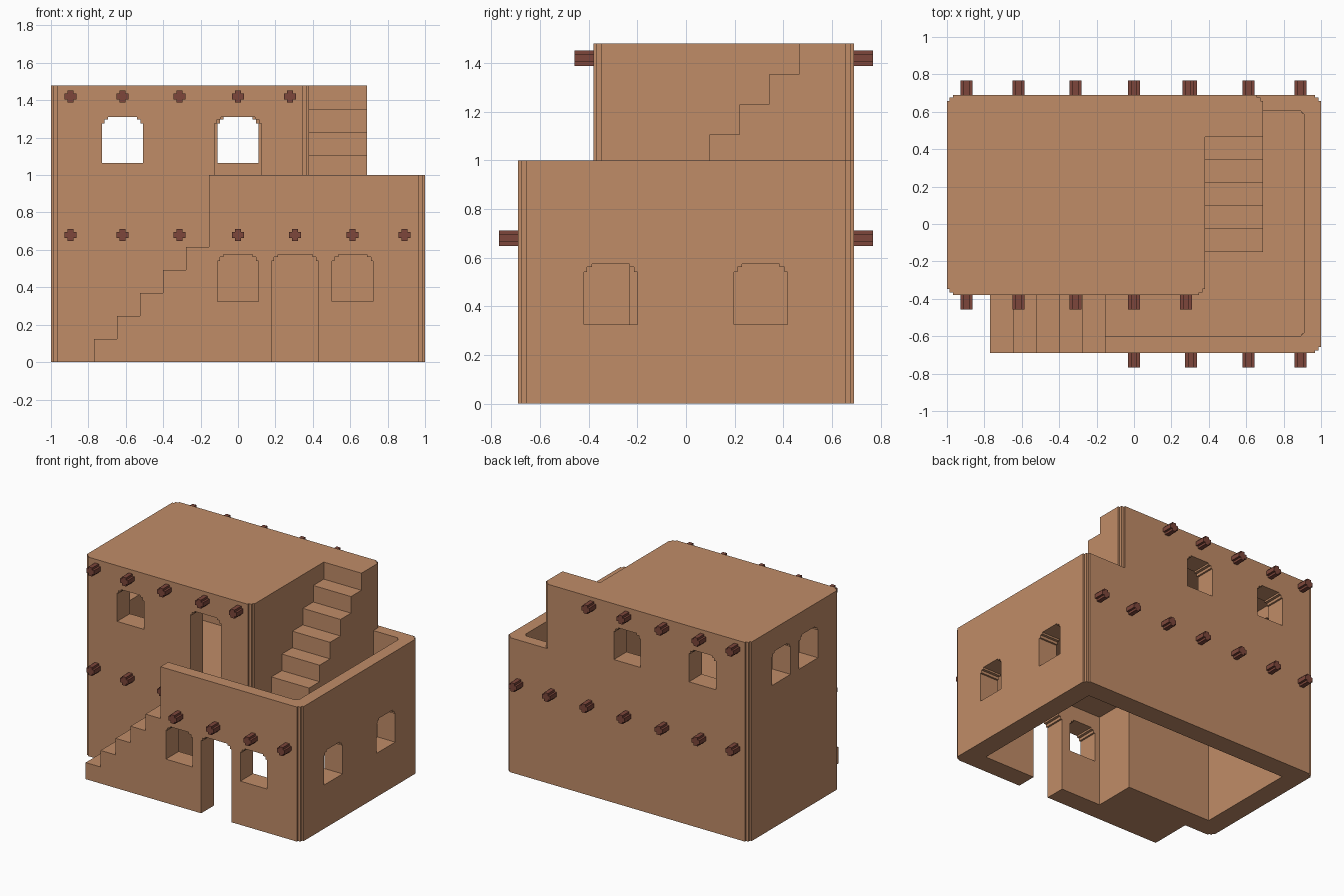
import bpy, bmesh

if "Cube" in bpy.data.objects:
    bpy.data.objects.remove(bpy.data.objects["Cube"], do_unlink=True)


def material(name, rgb):
    m = bpy.data.materials.new(name)
    m.use_nodes = True
    m.diffuse_color = (*rgb, 1)
    m.node_tree.nodes["Principled BSDF"].inputs["Base Color"].default_value = (*rgb, 1)
    return m


CLAY = material("adobe_clay", (0.53, 0.262, 0.137))
WOOD = material("dark_wood", (0.205, 0.062, 0.043))


def prism(name, pts, axis, lo, hi, mat=CLAY):
    """Extrude a 2D outline along an axis; the outline uses the other two axes in order."""
    def place(p, d):
        return {"x": (d, p[0], p[1]), "y": (p[0], d, p[1]), "z": (p[0], p[1], d)}[axis]
    bm = bmesh.new()
    a = [bm.verts.new(place(p, lo)) for p in pts]
    b = [bm.verts.new(place(p, hi)) for p in pts]
    n = len(pts)
    bm.faces.new(a)
    bm.faces.new(b[::-1])
    for i in range(n):
        bm.faces.new((a[i], b[i], b[(i + 1) % n], a[(i + 1) % n]))
    bmesh.ops.recalc_face_normals(bm, faces=bm.faces)
    me = bpy.data.meshes.new(name)
    bm.to_mesh(me)
    bm.free()
    me.materials.append(mat)
    ob = bpy.data.objects.new(name, me)
    bpy.context.scene.collection.objects.link(ob)
    return ob


def outline(u0, u1, v0, v1, worn="", s=0.013, b=0.033):
    """Rectangle with stair-stepped corners; corners counted 0..3 from (u0, v0) anticlockwise."""
    pts = []
    for i, (u, v, du, dv) in enumerate([(u0, v0, 1, 1), (u1, v0, -1, 1),
                                        (u1, v1, -1, -1), (u0, v1, 1, -1)]):
        if str(i) not in worn:
            pts.append((u, v))
            continue
        steps = [(0, b), (s, b), (s, s), (b, s), (b, 0)]
        if i % 2:
            steps.reverse()
        pts += [(u + du * p, v + dv * q) for p, q in steps]
    return pts


def stairs(start, rise0, run, rise, count, end, base):
    """Side outline of a solid flight of steps."""
    pts = [(start, base)]
    for i in range(count):
        z = rise0 + rise * (i + 1)
        pts += [(start + run * i, z), (start + run * (i + 1) if i < count - 1 else end, z)]
    return pts + [(end, base)]


def combine(target, tool, op):
    mod = target.modifiers.new("cut", "BOOLEAN")
    mod.object, mod.operation, mod.solver = tool, op, "EXACT"
    bpy.context.view_layer.update()
    deps = bpy.context.evaluated_depsgraph_get()
    me = bpy.data.meshes.new_from_object(target.evaluated_get(deps))
    target.modifiers.clear()
    target.data = me
    bpy.data.objects.remove(tool, do_unlink=True)


FLOOR, RISE = 0.738, 0.123

# Lower storey with the terrace sunk behind its parapet
house = prism("house_walls", outline(-0.155, 1, -0.69, 0.69, "12"), "z", 0, 1)
combine(house, prism("terrace_cut", outline(-0.3, 0.91, -0.6, 0.605, "12", 0.008, 0.018),
                     "z", FLOOR, 1.2), "DIFFERENCE")

# Tall block and both flights of steps
solids = [
    prism("tall_block", outline(-1, 0.38, -0.38, 0.69, "013"), "z", 0, 1.48),
    prism("front_steps", stairs(-0.77, 0, 0.123, RISE, 5, -0.1, 0), "y", -0.69, -0.3),
    prism("roof_steps", stairs(-0.15, FLOOR, 0.123, RISE, 5, 0.55, 0.71), "x", 0.3, 0.69),
    prism("roof_landing", outline(0.3, 0.69, 0.465, 0.69, "2"), "z", 0.71, 1.48),
]
for s in solids:
    combine(house, s, "UNION")

# Rooms: L-shaped below and open underneath, rectangular above
lower_room = [(-0.85, -0.23), (-0.15, -0.23), (-0.15, -0.54), (0.85, -0.54),
              (0.85, 0.54), (-0.85, 0.54)]
cuts = [
    prism("lower_room", lower_room, "z", -0.1, 0.68),
    prism("upper_room", outline(-0.85, 0.23, -0.23, 0.54), "z", FLOOR, 1.4),
]


# Openings with stepped heads: centre, half width, sill, head, axis, depth range
def opening(c, w, z0, z1, axis, lo, hi):
    cuts.append(prism("opening", outline(c - w, c + w, z0, z1, "23"), axis, lo, hi))


LOW, HIGH = (0.325, 0.575), (1.065, 1.31)
for x in (0.0, 0.613):
    opening(x, 0.11, *LOW, "y", -0.8, -0.5)
for y in (-0.31, 0.308):
    opening(y, 0.11, *LOW, "x", 0.8, 1.1)
for y in (-0.012, 0.31):
    opening(y, 0.11, *HIGH, "x", -1.1, -0.8)
for x in (-0.618, 0.0):
    opening(x, 0.11, *HIGH, "y", 0.5, 0.8)
opening(-0.618, 0.11, *HIGH, "y", -0.5, -0.2)
opening(0.0, 0.125, FLOOR, 1.31, "y", -0.45, -0.2)
opening(0.305, 0.125, -0.1, 0.575, "y", -0.8, -0.5)
for c in cuts:
    combine(house, c, "DIFFERENCE")


# Projecting roof beams with notched ends
def beams(name, xs, z, wall_y, side):
    lo, hi = sorted((wall_y - side * 0.05, wall_y + side * 0.078))
    for i, x in enumerate(xs):
        r, k = 0.032, 0.016
        cross = [(-r, -k), (-k, -k), (-k, -r), (k, -r), (k, -k), (r, -k),
                 (r, k), (k, k), (k, r), (-k, r), (-k, k), (-r, k)]
        prism(f"{name}_{i + 1}", [(x + u, z + v) for u, v in cross], "y", lo, hi, WOOD)


left = [-0.895, -0.617, -0.312]
beams("upper_front_beam", left + [0, 0.277], 1.42, -0.38, -1)
beams("upper_back_beam", left + [0, 0.29], 1.42, 0.69, 1)
beams("lower_back_beam", left + [0, 0.305, 0.613, 0.89], 0.68, 0.69, 1)
beams("lower_side_beam", left, 0.68, -0.38, -1)
beams("lower_front_beam", [0, 0.305, 0.613, 0.89], 0.68, -0.69, -1)
